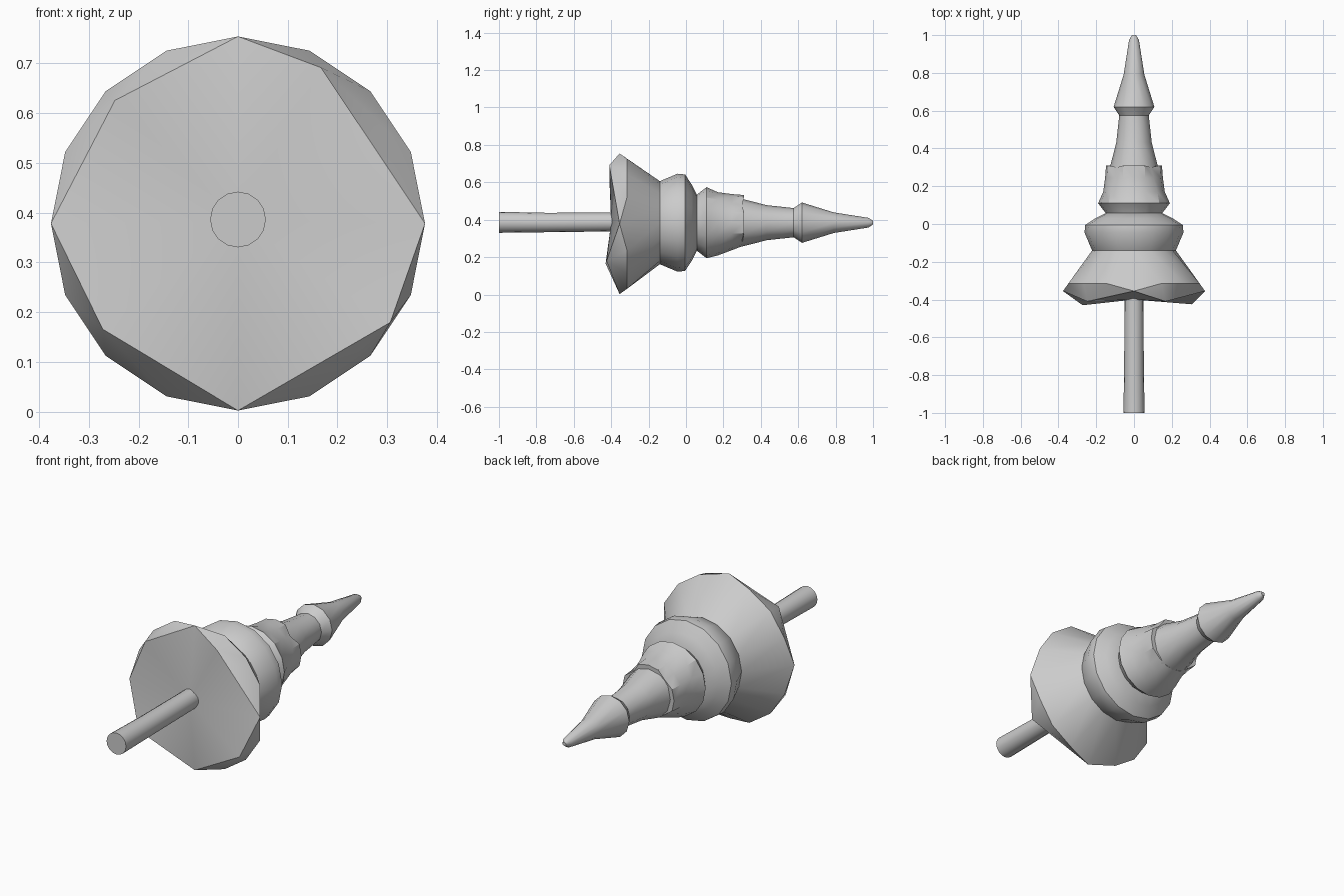
import bpy, bmesh
from math import cos, sin, pi, radians

if "Cube" in bpy.data.objects:
    bpy.data.objects.remove(bpy.data.objects["Cube"], do_unlink=True)

SIDES = 16
AXIS_Z = 0.384

grey = bpy.data.materials.new("plain grey")
grey.use_nodes = True
grey.diffuse_color = (0.6, 0.6, 0.6, 1)
grey.node_tree.nodes["Principled BSDF"].inputs["Base Color"].default_value = (0.6, 0.6, 0.6, 1)


def ring(bm, y, r, z=AXIS_Z, n=SIDES):
    """Ring round the y axis; y and r may be functions of the index."""
    out = []
    for i in range(n):
        a = 2 * pi * i / n
        ri = r(i) if callable(r) else r
        yi = y(i) if callable(y) else y
        out.append(bm.verts.new((ri * cos(a), yi, z + ri * sin(a))))
    return out


def bridge(bm, a, b):
    n = len(a)
    for i in range(n):
        j = (i + 1) % n
        bm.faces.new((a[i], a[j], b[j], b[i]))


def finish(bm, name, angle=30):
    bmesh.ops.recalc_face_normals(bm, faces=bm.faces)
    mesh = bpy.data.meshes.new(name)
    bm.to_mesh(mesh)
    bm.free()
    mesh.materials.append(grey)
    ob = bpy.data.objects.new(name, mesh)
    bpy.context.collection.objects.link(ob)
    bpy.ops.object.select_all(action="DESELECT")
    ob.select_set(True)
    bpy.context.view_layer.objects.active = ob
    bpy.ops.object.shade_smooth_by_angle(angle=radians(angle))


def lathe(name, profile, n=SIDES):
    """Closed solid from (y, radius[, centre z]) rows."""
    bm = bmesh.new()
    rings = [ring(bm, *row, n=n) if len(row) == 3 else ring(bm, *row, AXIS_Z, n)
             for row in profile]
    for a, b in zip(rings, rings[1:]):
        bridge(bm, a, b)
    bm.faces.new(rings[0])
    bm.faces.new(rings[-1])
    finish(bm, name)


# Trunk
lathe("trunk", [(-1, 0.056, 0.386), (-0.75, 0.052, 0.385), (-0.35, 0.05, 0.388)])

# Bottom tier: zigzag rim with four corners pulled down below it
bm = bmesh.new()
rim = ring(bm, lambda i: -0.355 if i % 4 == 0 else -0.315, 0.376, 0.378)
bridge(bm, rim, ring(bm, -0.14, 0.222))
centre = bm.verts.new((0, -0.4, AXIS_Z))
corners = [(62, 0.355, -0.41), (135, 0.35, -0.41), (218, 0.345, -0.43), (327, 0.365, -0.425)]
for q, (deg, r, y) in enumerate(corners):
    a = radians(deg)
    c = bm.verts.new((r * cos(a), y, 0.378 + r * sin(a)))
    start = 4 * (q if q else 0)
    for k in range(4):
        bm.faces.new((rim[start + k], rim[(start + k + 1) % SIDES], c))
    bm.faces.new((rim[start], c, centre))
    bm.faces.new((c, rim[(start + 4) % SIDES], centre))
finish(bm, "bottom_tier", 35)

# Second tier
lathe("second_tier", [(-0.15, 0.215), (-0.14, 0.222), (-0.045, 0.262),
                      (-0.005, 0.258), (0.03, 0.205), (0.058, 0.15)])


# Third tier, with raised tongues on the top and both sides
def tongue(high, low):
    return lambda i: high if i in (15, 0, 1, 3, 4, 5, 7, 8, 9) else low


lathe("third_tier", [(0.03, 0.14), (0.058, 0.15), (0.11, 0.19),
                     (0.17, tongue(0.163, 0.175)), (0.245, tongue(0.153, 0.147)),
                     (tongue(0.31, 0.3), tongue(0.148, 0.126))])

# Upper stem and pointed top
lathe("upper_stem", [(0.25, 0.135), (0.31, 0.125), (0.43, 0.094), (0.575, 0.078)], 12)
lathe("pointed_top", [(0.56, 0.07), (0.575, 0.078), (0.62, 0.108),
                      (0.79, 0.055), (0.975, 0.026), (1.0, 0.01)], 12)
